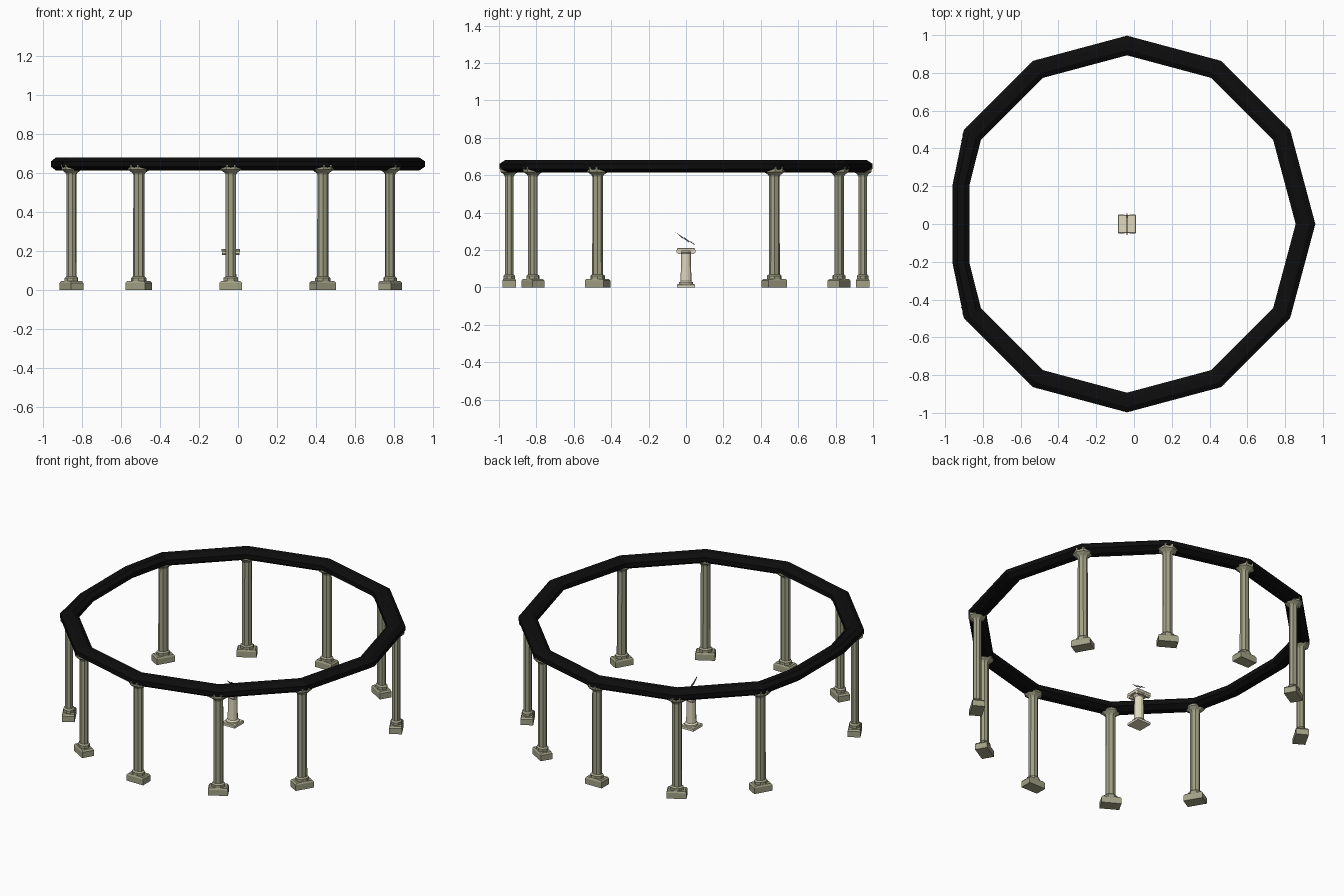
import bpy, bmesh, math
from math import sin, cos, pi, radians

if "Cube" in bpy.data.objects:
    bpy.data.objects.remove(bpy.data.objects["Cube"])

CX = -0.037      # centre of the colonnade circle
R = 0.945        # radius of ring and columns


def material(name, rgb):
    m = bpy.data.materials.new(name)
    m.diffuse_color = (*rgb, 1)
    m.use_nodes = True
    m.node_tree.nodes["Principled BSDF"].inputs["Base Color"].default_value = m.diffuse_color
    return m


STONE = material("weathered_stone", (0.36, 0.36, 0.24))
CREAM = material("cream_stone", (0.75, 0.70, 0.52))
BLACK = material("black_roof", (0.004, 0.004, 0.004))
METAL = material("bolt_metal", (0.12, 0.13, 0.15))


def finish(bm, name, mat):
    bmesh.ops.recalc_face_normals(bm, faces=bm.faces[:])
    me = bpy.data.meshes.new(name)
    bm.to_mesh(me)
    bm.free()
    me.materials.append(mat)
    ob = bpy.data.objects.new(name, me)
    bpy.context.collection.objects.link(ob)
    return ob


def bridge(bm, a, b):
    n = len(a)
    for i in range(n):
        bm.faces.new((a[i], a[(i + 1) % n], b[(i + 1) % n], b[i]))


def stack(bm, n, levels):
    """Closed n-sided solid through levels (z, half width x, half width y)."""
    k = 1 / cos(pi / n)
    rings = []
    for z, hx, hy in levels:
        angles = [2 * pi * (i + 0.5) / n for i in range(n)]
        rings.append([bm.verts.new((hx * k * cos(a), hy * k * sin(a), z)) for a in angles])
    for a, b in zip(rings, rings[1:]):
        bridge(bm, a, b)
    bm.faces.new(rings[0])
    bm.faces.new(rings[-1])


# Ring beam: octagonal section swept round a 12-gon whose left corner is cut flat
path = []
for i in range(12):
    a = radians(30 * i)
    if i == 6:
        path += [(-0.915, 0.21, -1, 0, 0.045), (-0.915, -0.21, -1, 0, 0.045)]
    else:
        path.append((CX + R * cos(a), R * sin(a), cos(a), sin(a), 0.052))
section = [(1, -.014), (1, .014), (.45, .033), (-.45, .033),
           (-1, .014), (-1, -.014), (-.45, -.033), (.45, -.033)]
bm = bmesh.new()
loops = [[bm.verts.new((x + dx * h * u, y + dy * h * u, 0.647 + v)) for u, v in section]
         for x, y, dx, dy, h in path]
for i in range(len(loops)):
    bridge(bm, loops[i - 1], loops[i])
finish(bm, "ring_beam", BLACK)

# Column: block base, octagonal foot, shaft and flared capital
bm = bmesh.new()
stack(bm, 4, [(0, .058, .037), (.036, .058, .037), (.046, .050, .032)])
stack(bm, 8, [(.044, .038, .031), (.062, .038, .031), (.07, .028, .023),
              (.592, .027, .023), (.602, .032, .028), (.618, .055, .046),
              (.640, .055, .048), (.655, .045, .040)])
column = finish(bm, "column_1", STONE)

# Ten columns under the ring, with gaps on the left and right
n = 0
for i in range(12):
    if i in (0, 6):
        continue
    n += 1
    ob = column
    if n > 1:
        ob = bpy.data.objects.new(f"column_{n}", column.data)
        bpy.context.collection.objects.link(ob)
    a = radians(30 * i)
    ob.location = (CX + R * cos(a), R * sin(a), 0)
    ob.rotation_euler.z = a - pi / 2

# Central pedestal: plinth, moulded foot and shaft
bm = bmesh.new()
stack(bm, 4, [(0, .047, .047), (.014, .047, .047), (.018, .043, .043)])
stack(bm, 12, [(.016, .038, .038), (.026, .038, .038), (.034, .029, .029),
               (.18, .026, .026), (.19, .034, .034), (.198, .034, .034)])
finish(bm, "pedestal", CREAM).location.x = CX

# Pedestal cap slab with a scroll at each side
bm = bmesh.new()
stack(bm, 4, [(.194, .046, .044), (.207, .048, .048), (.211, .046, .044)])
finish(bm, "pedestal_cap", CREAM).location.x = CX
for side, name in ((-1, "left_scroll"), (1, "right_scroll")):
    bm = bmesh.new()
    stack(bm, 8, [(-.045, .014, .014), (-.025, .014, .014), (0, .010, .010),
                  (.025, .014, .014), (.045, .014, .014)])
    ob = finish(bm, name, CREAM)
    ob.rotation_euler.y = pi / 2
    ob.location = (CX, side * .037, .193)

# Thin zigzag bolt floating above the pedestal
outline = [(-.057, .297), (-.010, .264), (-.012, .270), (.024, .243), (.022, .250),
           (.056, .222), (.014, .247), (.016, .240), (-.020, .266), (-.018, .259)]
bm = bmesh.new()
sides = [[bm.verts.new((x, y, z)) for y, z in outline] for x in (-.003, .003)]
bridge(bm, *sides)
for s in sides:
    bm.faces.new(s)
finish(bm, "lightning_bolt", METAL).location.x = CX
